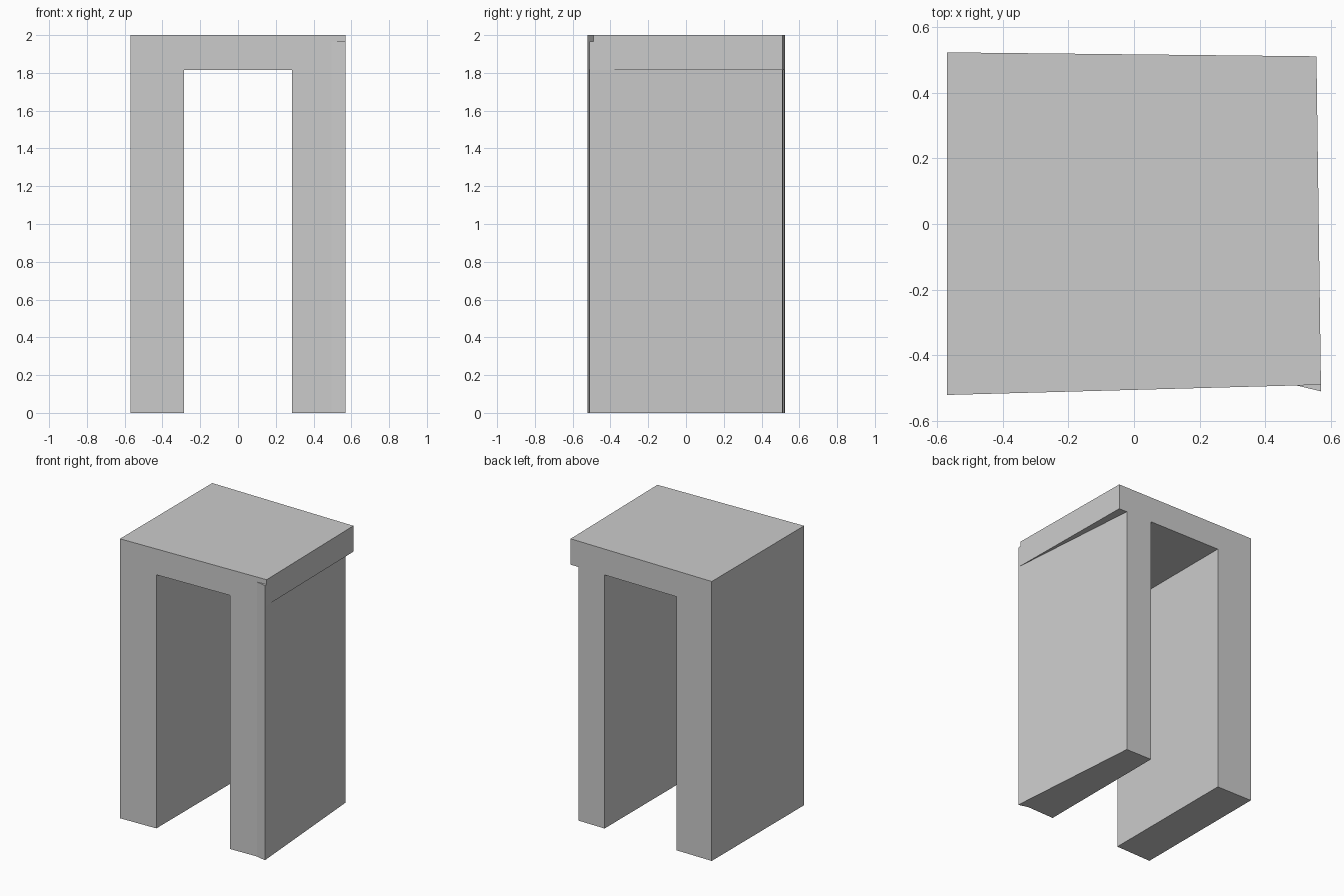
import bpy, bmesh

if "Cube" in bpy.data.objects:
    bpy.data.objects.remove(bpy.data.objects["Cube"])


def prism(name, outline, z0, z1):
    """Extrude a flat outline (x, y) from z0 up to z1."""
    bm = bmesh.new()
    face = bm.faces.new([bm.verts.new((x, y, z0)) for x, y in outline])
    top = bmesh.ops.extrude_face_region(bm, geom=[face])
    verts = [v for v in top["geom"] if isinstance(v, bmesh.types.BMVert)]
    bmesh.ops.translate(bm, verts=verts, vec=(0, 0, z1 - z0))
    bmesh.ops.recalc_face_normals(bm, faces=bm.faces)
    mesh = bpy.data.meshes.new(name)
    bm.to_mesh(mesh)
    bm.free()
    obj = bpy.data.objects.new(name, mesh)
    bpy.context.collection.objects.link(obj)
    return obj


def cut(target, cutter):
    cutter.hide_render = True
    cutter.hide_set(True)
    cutter.display_type = 'WIRE'
    mod = target.modifiers.new(cutter.name, 'BOOLEAN')
    mod.operation = 'DIFFERENCE'
    mod.solver = 'EXACT'
    mod.object = cutter
    bpy.context.view_layer.objects.active = target
    bpy.ops.object.modifier_apply(modifier=mod.name)
    bpy.data.objects.remove(cutter)


# Slightly irregular archway block, with a small flare at its front right corner
arch = prism("stone_archway", [(-0.57, -0.521), (0.495, -0.492), (0.57, -0.51),
                               (0.556, 0.511), (-0.57, 0.523)], 0, 2)

# Passage between the legs
cut(arch, prism("passage_cutter", [(-0.287, -1), (0.285, -1), (0.285, 1), (-0.287, 1)], -0.5, 1.815))

# Right leg narrows towards the back, leaving the lintel overhanging
cut(arch, prism("overhang_cutter", [(0.57, -0.505), (0.4885, 0.55), (0.8, 0.55), (0.8, -0.505)], -0.5, 1.815))

# Notch above the front right corner flare
cut(arch, prism("notch_cutter", [(0.4, -0.4946), (0.4, -0.7), (0.7, -0.7), (0.7, -0.4864)], 1.965, 2.5))
